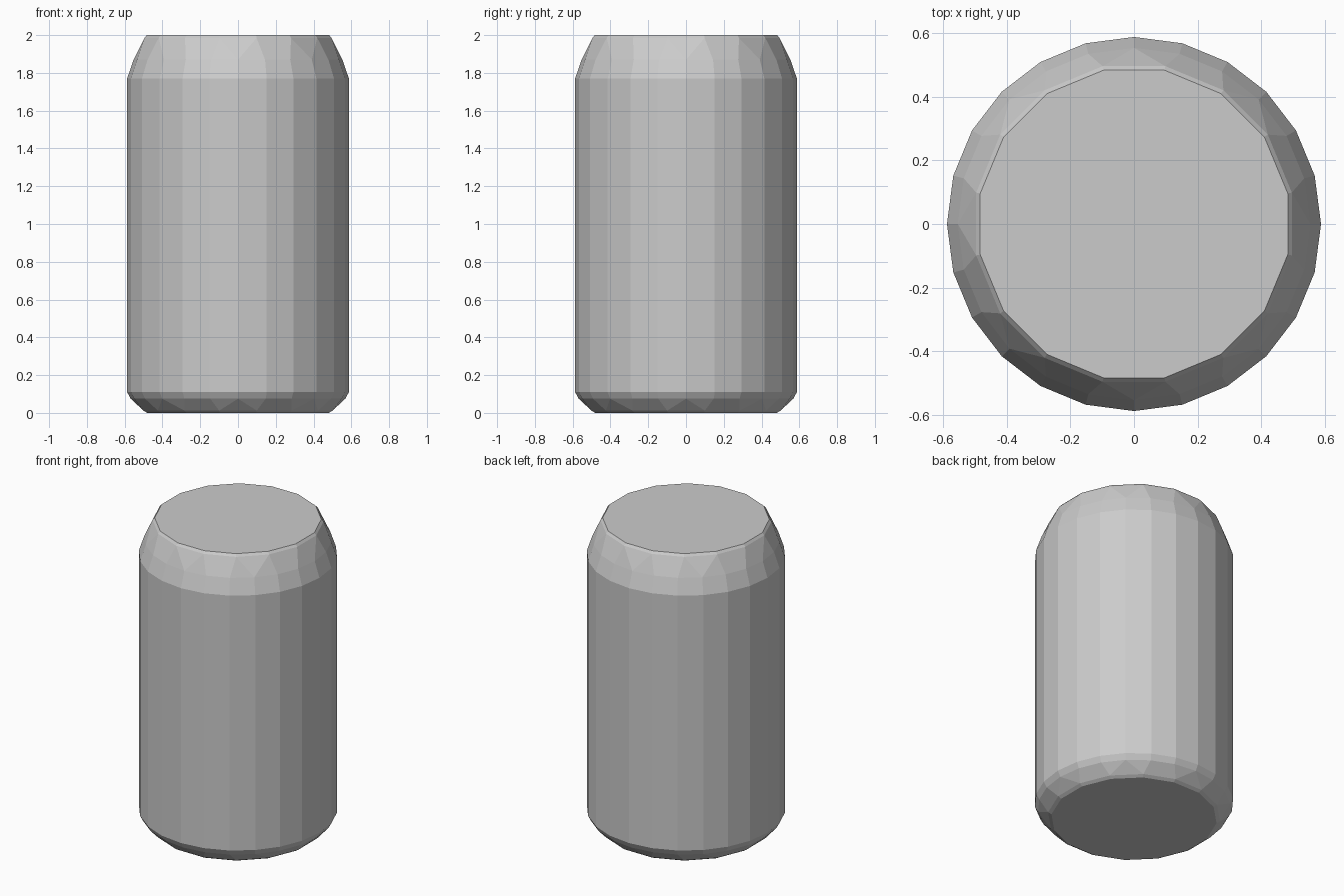
import bpy, bmesh
from math import sin, cos, pi, radians

if "Cube" in bpy.data.objects:
    bpy.data.objects.remove(bpy.data.objects["Cube"])

# Ring profile: (radius, height, sides, half-step turn)
RINGS = [
    (0.490, 0.000, 16, 0.5), (0.510, 0.012, 16, 0.5),   # base
    (0.568, 0.075, 24, 0.0), (0.587, 0.110, 24, 0.0),   # lower bevel
    (0.587, 1.770, 24, 0.0), (0.553, 1.870, 24, 0.0),   # wall and shoulder
    (0.505, 1.985, 16, 0.5), (0.492, 2.000, 16, 0.5),   # top rim
]


def add_ring(bm, radius, z, sides, turn):
    for i in range(sides):
        a = 2 * pi * (i + turn) / sides
        bm.verts.new((radius * cos(a), radius * sin(a), z))


# Drinks can: convex skin over the stacked rings
bm = bmesh.new()
for ring in RINGS:
    add_ring(bm, *ring)
bmesh.ops.convex_hull(bm, input=bm.verts[:])

# Merge coplanar triangles into clean flat panels
bmesh.ops.dissolve_limit(bm, angle_limit=radians(0.5),
                         verts=bm.verts[:], edges=bm.edges[:])
bmesh.ops.recalc_face_normals(bm, faces=bm.faces[:])

mesh = bpy.data.meshes.new("can_body")
bm.to_mesh(mesh)
bm.free()
bpy.context.collection.objects.link(bpy.data.objects.new("can_body", mesh))
